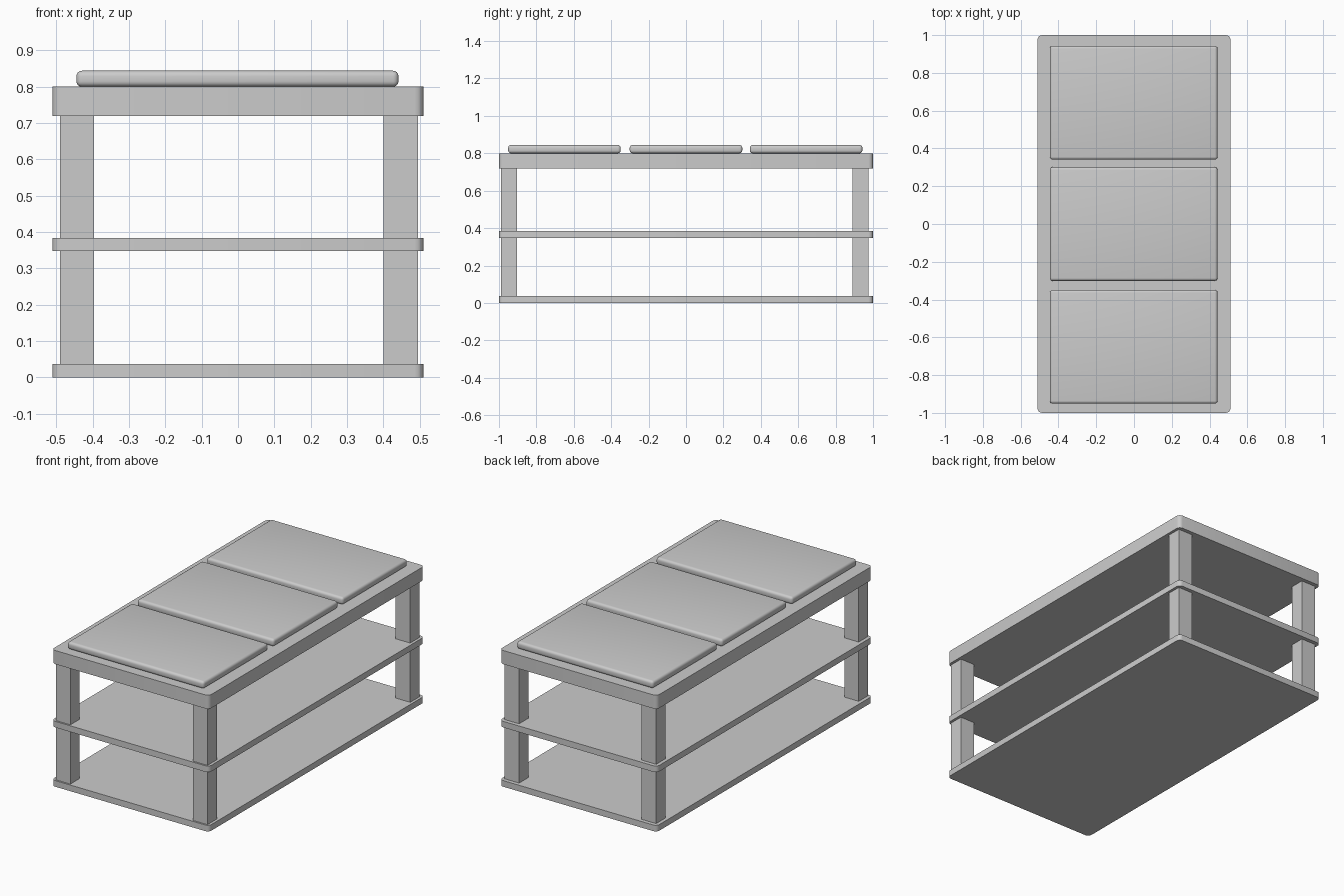
import bpy, bmesh

if "Cube" in bpy.data.objects:
    bpy.data.objects.remove(bpy.data.objects["Cube"])


def box(name, x, y, z, radius=0.0, segments=1, vertical_only=True):
    """Box from (min, max) ranges, with optional rounded edges."""
    bm = bmesh.new()
    bmesh.ops.create_cube(bm, size=1)
    for v in bm.verts:
        v.co = [r[0] if c < 0 else r[1] for c, r in zip(v.co, (x, y, z))]
    if radius:
        edges = [e for e in bm.edges if not vertical_only
                 or abs(e.verts[0].co.z - e.verts[1].co.z) > 1e-4]
        bmesh.ops.bevel(bm, geom=edges, offset=radius, segments=segments,
                        profile=0.5, affect='EDGES')
    mesh = bpy.data.meshes.new(name)
    bm.to_mesh(mesh)
    bm.free()
    obj = bpy.data.objects.new(name, mesh)
    bpy.context.collection.objects.link(obj)
    if radius:
        bpy.ops.object.select_all(action='DESELECT')
        obj.select_set(True)
        bpy.context.view_layer.objects.active = obj
        bpy.ops.object.shade_smooth_by_angle(angle=0.7)
    return obj


# Table top and two shelves with rounded corners
for name, z in (("bottom_shelf", (0, 0.036)),
                ("middle_shelf", (0.348, 0.384)),
                ("table_top", (0.72, 0.80))):
    box(name, (-0.511, 0.511), (-1, 1), z, 0.024, 4)

# Four square posts
for side, x in (("left", (-0.49, -0.396)), ("right", (0.40, 0.495))):
    for end, y in (("front", (-0.99, -0.903)), ("back", (0.891, 0.977))):
        box(f"{end}_{side}_leg", x, y, (0.036, 0.72))

# Three soft-edged cushions
for name, yc in (("front", -0.65), ("middle", 0.0), ("back", 0.642)):
    box(f"{name}_cushion", (-0.445, 0.442), (yc - 0.301, yc + 0.301),
        (0.80, 0.844), 0.015, 4, vertical_only=False)
